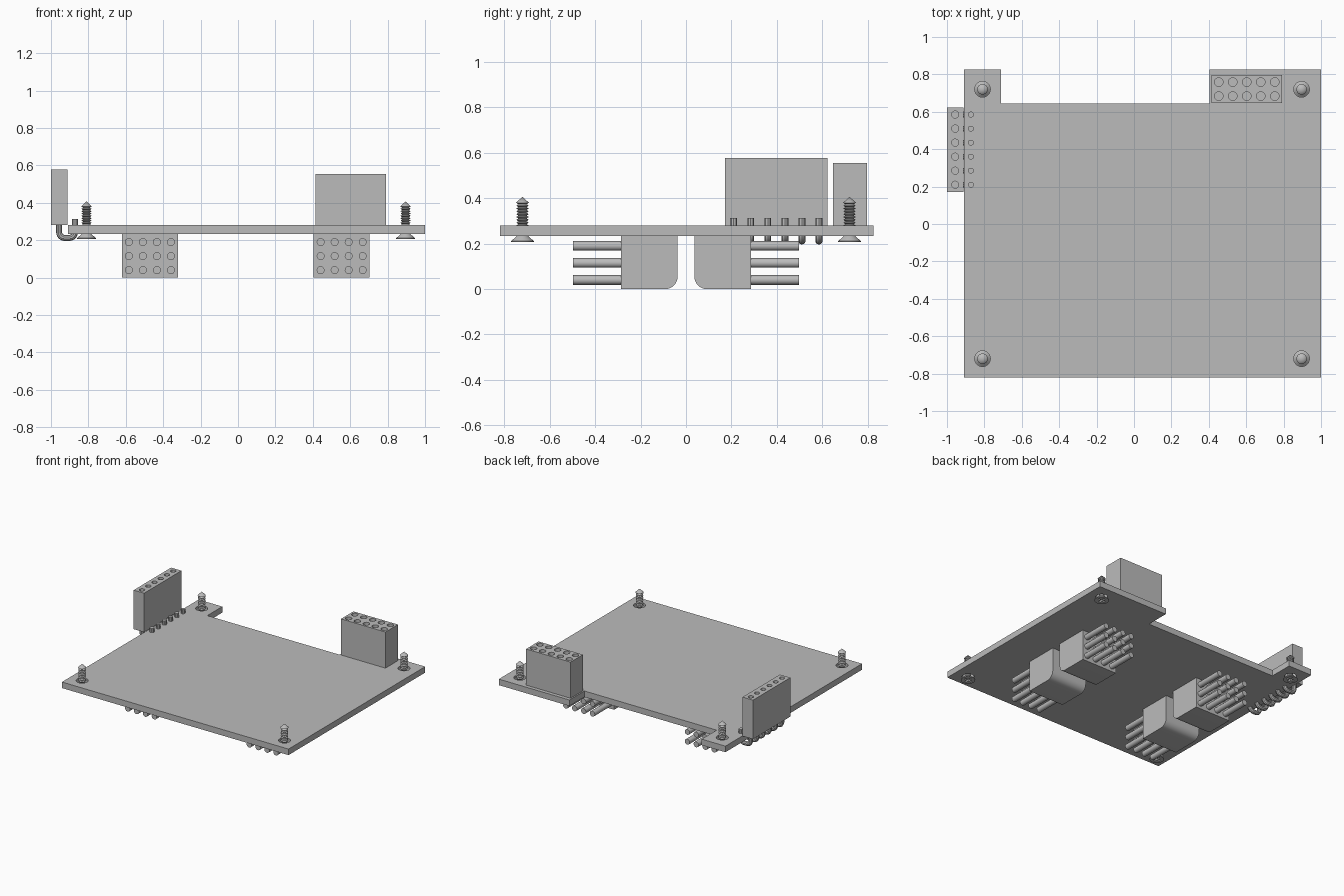
import bpy, bmesh, math
from mathutils import Matrix, Vector

if "Cube" in bpy.data.objects:
    bpy.data.objects.remove(bpy.data.objects["Cube"])

grey = bpy.data.materials.new("plain grey")
grey.diffuse_color = (0.5, 0.5, 0.5, 1)
grey.use_nodes = True
grey.node_tree.nodes["Principled BSDF"].inputs["Base Color"].default_value = grey.diffuse_color


def finish(name, bm, smooth=True):
    """Turn a bmesh into a coloured object."""
    bmesh.ops.recalc_face_normals(bm, faces=bm.faces)
    me = bpy.data.meshes.new(name)
    bm.to_mesh(me)
    bm.free()
    me.materials.append(grey)
    ob = bpy.data.objects.new(name, me)
    bpy.context.collection.objects.link(ob)
    if smooth:
        bpy.ops.object.select_all(action='DESELECT')
        ob.select_set(True)
        bpy.context.view_layer.objects.active = ob
        bpy.ops.object.shade_smooth_by_angle(angle=math.radians(35))
    return ob


def add_box(bm, lo, hi):
    lo, hi = Vector(lo), Vector(hi)
    m = Matrix.Translation((lo + hi) / 2) @ Matrix.Diagonal((*(hi - lo), 1))
    bmesh.ops.create_cube(bm, size=1, matrix=m)


def add_rod(bm, a, b, r, n=20):
    a, b = Vector(a), Vector(b)
    d = b - a
    m = Matrix.Translation((a + b) / 2) @ d.to_track_quat('Z', 'Y').to_matrix().to_4x4()
    bmesh.ops.create_cone(bm, cap_ends=True, segments=n, radius1=r, radius2=r,
                          depth=d.length, matrix=m)


def add_prism(bm, pts, step):
    f = bm.faces.new([bm.verts.new(p) for p in pts])
    ext = bmesh.ops.extrude_face_region(bm, geom=[f], use_keep_orig=True)
    bmesh.ops.translate(bm, vec=step,
                        verts=[v for v in ext["geom"] if isinstance(v, bmesh.types.BMVert)])


def cut(ob, cutter_bm):
    """Subtract a cutter and remove it."""
    cutter = finish("cutter", cutter_bm, False)
    cutter.hide_render = True
    mod = ob.modifiers.new("cut", 'BOOLEAN')
    mod.operation, mod.object, mod.solver = 'DIFFERENCE', cutter, 'EXACT'
    bpy.context.view_layer.objects.active = ob
    bpy.ops.object.modifier_apply(modifier=mod.name)
    bpy.data.objects.remove(cutter)


SCREWS = [(x, y) for x in (-0.81, 0.896) for y in (-0.72, 0.72)]
Z0, Z1 = 0.234, 0.28

# Circuit board with a notched back edge and four mounting holes
outline = [(-0.91, -0.82), (1, -0.82), (1, 0.825), (0.405, 0.825),
           (0.405, 0.645), (-0.71, 0.645), (-0.71, 0.825), (-0.91, 0.825)]
bm = bmesh.new()
add_prism(bm, [(x, y, Z0) for x, y in outline], (0, 0, Z1 - Z0))
board = finish("circuit_board", bm)
holes = bmesh.new()
for x, y in SCREWS:
    add_rod(holes, (x, y, 0.2), (x, y, 0.3), 0.042, 24)
cut(board, holes)


# Upright sockets with rows of blind holes
def socket(name, lo, hi, spots, r):
    bm = bmesh.new()
    add_box(bm, lo, hi)
    ob = finish(name, bm)
    holes = bmesh.new()
    for x, y in spots:
        add_rod(holes, (x, y, hi[2] - 0.2), (x, y, hi[2] + 0.05), r)
    cut(ob, holes)


socket("back_socket", (0.415, 0.647, Z1), (0.79, 0.797, 0.555),
       [(0.453 + 0.075 * i, y) for i in range(5) for y in (0.684, 0.759)], 0.023)
side_ys = [0.21 + 0.075 * i for i in range(6)]
socket("side_socket", (-1, 0.172, Z1), (-0.912, 0.622, 0.577),
       [(-0.956, y) for y in side_ys], 0.019)

# Bent pins looping from the side socket up through the board
XA, XB, ZB, R = -0.956, -0.872, 0.212, 0.03
path = [(XA, 0.285)]
for cx, start in ((XA + R, 180), (XB - R, 270)):
    for k in range(7):
        t = math.radians(start + 15 * k)
        path.append((cx + R * math.cos(t), ZB + R + R * math.sin(t)))
path.append((XB, 0.312))
curve = bpy.data.curves.new("bent_pins", 'CURVE')
curve.dimensions = '3D'
curve.bevel_depth, curve.bevel_resolution = 0.016, 3
curve.use_fill_caps = True
for y in side_ys:
    sp = curve.splines.new('POLY')
    sp.points.add(len(path) - 1)
    for p, (x, z) in zip(sp.points, path):
        p.co = (x, y, z, 1)
curve.materials.append(grey)
pins = bpy.data.objects.new("bent_pins", curve)
bpy.context.collection.objects.link(pins)
bpy.ops.object.select_all(action='DESELECT')
pins.select_set(True)
bpy.context.view_layer.objects.active = pins
bpy.ops.object.convert(target='MESH')
bpy.ops.object.shade_smooth_by_angle(angle=math.radians(35))

# Underside pin headers: two back-to-back pairs with rounded inner corners
RC = 0.055
for side, x0 in (("left", -0.62), ("right", 0.405)):
    for end, s in (("front", -1), ("back", 1)):
        prof = [(0.287, Z0), (0.287, 0)]
        for k in range(9):
            t = math.radians(270 - 90 * k / 8)
            prof.append((0.037 + RC + RC * math.cos(t), RC + RC * math.sin(t)))
        prof.append((0.037, Z0))
        bm = bmesh.new()
        add_prism(bm, [(x0, s * y, z) for y, z in prof], (0.298, 0, 0))
        finish(f"{side}_{end}_header", bm)
        bm = bmesh.new()
        for i in range(4):
            for z in (0.04, 0.115, 0.19):
                x = x0 + 0.0365 + 0.075 * i
                add_rod(bm, (x, s * 0.28, z), (x, s * 0.497, z), 0.021)
        finish(f"{side}_{end}_header_pins", bm)

# Countersunk screws: lathed head, ridged shank and pointed tip
prof = [(0, 0.207), (0.05, 0.207), (0.05, 0.211), (0.02, 0.238), (0.018, 0.27)]
for k in range(8):
    z = 0.275 + 0.0125 * k
    prof += [(0.026, z + 0.004), (0.026, z + 0.006), (0.018, z + 0.011)]
prof += [(0.028, 0.38), (0, 0.407)]
for n, (x, y) in enumerate(SCREWS):
    bm = bmesh.new()
    vs = [bm.verts.new((x + r, y, z)) for r, z in prof]
    es = [bm.edges.new(e) for e in zip(vs, vs[1:])]
    bmesh.ops.spin(bm, geom=vs + es, cent=(x, y, 0), axis=(0, 0, 1),
                   angle=math.tau, steps=24, use_merge=True)
    bmesh.ops.remove_doubles(bm, verts=bm.verts, dist=0.0002)
    screw = finish(f"screw_{n + 1}", bm)
    # Cross recess in the head
    for a, b in ((0.03, 0.007), (0.007, 0.03)):
        slot = bmesh.new()
        add_box(slot, (x - a, y - b, 0.19), (x + a, y + b, 0.224))
        cut(screw, slot)
